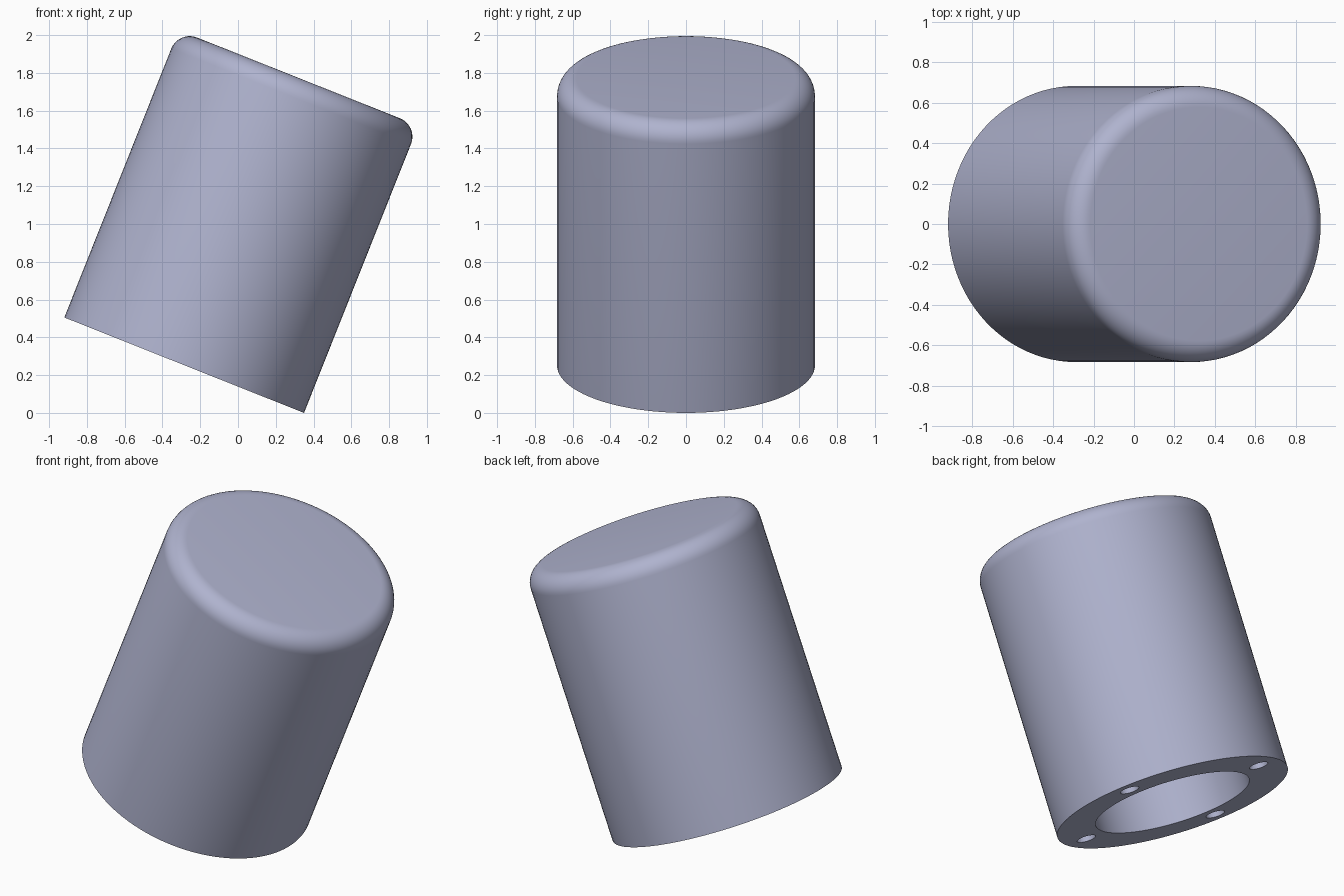
import bpy, bmesh, math
from mathutils import Matrix, Vector

cube = bpy.data.objects.get("Cube")
if cube:
    bpy.data.objects.remove(cube, do_unlink=True)

RADIUS, HEIGHT, FILLET = 0.683, 1.637, 0.105
BORE_RADIUS, BORE_DEPTH = 0.455, 1.40
HOLE_RADIUS, HOLE_DEPTH, HOLE_CIRCLE = 0.055, 0.30, 0.569
HOLE_START = math.radians(21.5)
TILT = math.radians(21.7)
SEGMENTS = 96

grey = bpy.data.materials.new("blue grey")
grey.use_nodes = True
colour = (0.43, 0.45, 0.62, 1)
grey.diffuse_color = colour
grey.node_tree.nodes["Principled BSDF"].inputs["Base Color"].default_value = colour


def add_object(name, bm):
    bmesh.ops.recalc_face_normals(bm, faces=bm.faces)
    mesh = bpy.data.meshes.new(name)
    bm.to_mesh(mesh)
    bm.free()
    mesh.materials.append(grey)
    obj = bpy.data.objects.new(name, mesh)
    bpy.context.collection.objects.link(obj)
    return obj


def lathe(name, profile):
    """Spin a profile of (radius, height) points round the z axis."""
    bm = bmesh.new()
    verts = [bm.verts.new((r, 0, z)) for r, z in profile]
    edges = [bm.edges.new(pair) for pair in zip(verts, verts[1:])]
    bmesh.ops.spin(bm, geom=verts + edges, cent=(0, 0, 0), axis=(0, 0, 1),
                   angle=math.tau, steps=SEGMENTS, use_duplicate=False)
    bmesh.ops.remove_doubles(bm, verts=bm.verts, dist=1e-5)
    return add_object(name, bm)


# Hollow cap: blind bore, flat rim, outer wall, rounded top edge
arc = [(RADIUS - FILLET + FILLET * math.cos(a), HEIGHT - FILLET + FILLET * math.sin(a))
       for a in (math.radians(90 * i / 10) for i in range(11))]
cap = lathe("cap", [(0, BORE_DEPTH), (BORE_RADIUS, BORE_DEPTH), (BORE_RADIUS, 0),
                    (RADIUS, 0)] + arc + [(0, HEIGHT)])

# Four blind screw holes in the rim
bm = bmesh.new()
for i in range(4):
    a = HOLE_START + i * math.pi / 2
    bmesh.ops.create_cone(
        bm, cap_ends=True, segments=32, radius1=HOLE_RADIUS, radius2=HOLE_RADIUS,
        depth=2 * HOLE_DEPTH,
        matrix=Matrix.Translation((HOLE_CIRCLE * math.cos(a), HOLE_CIRCLE * math.sin(a), 0)))
cutter = add_object("screw_hole_cutter", bm)
cutter.hide_render = True

cut = cap.modifiers.new("screw holes", 'BOOLEAN')
cut.operation = 'DIFFERENCE'
cut.solver = 'EXACT'
cut.object = cutter
bpy.ops.object.select_all(action='DESELECT')
bpy.context.view_layer.objects.active = cap
cap.select_set(True)
bpy.ops.object.modifier_apply(modifier=cut.name)
bpy.data.objects.remove(cutter, do_unlink=True)

# Smooth walls with sharp rims, then lean the cap towards +x
bpy.ops.object.shade_smooth_by_angle(angle=math.radians(30))
base = Vector((-0.285, 0, RADIUS * math.sin(TILT)))
cap.data.transform(Matrix.Translation(base) @ Matrix.Rotation(TILT, 4, 'Y'))
